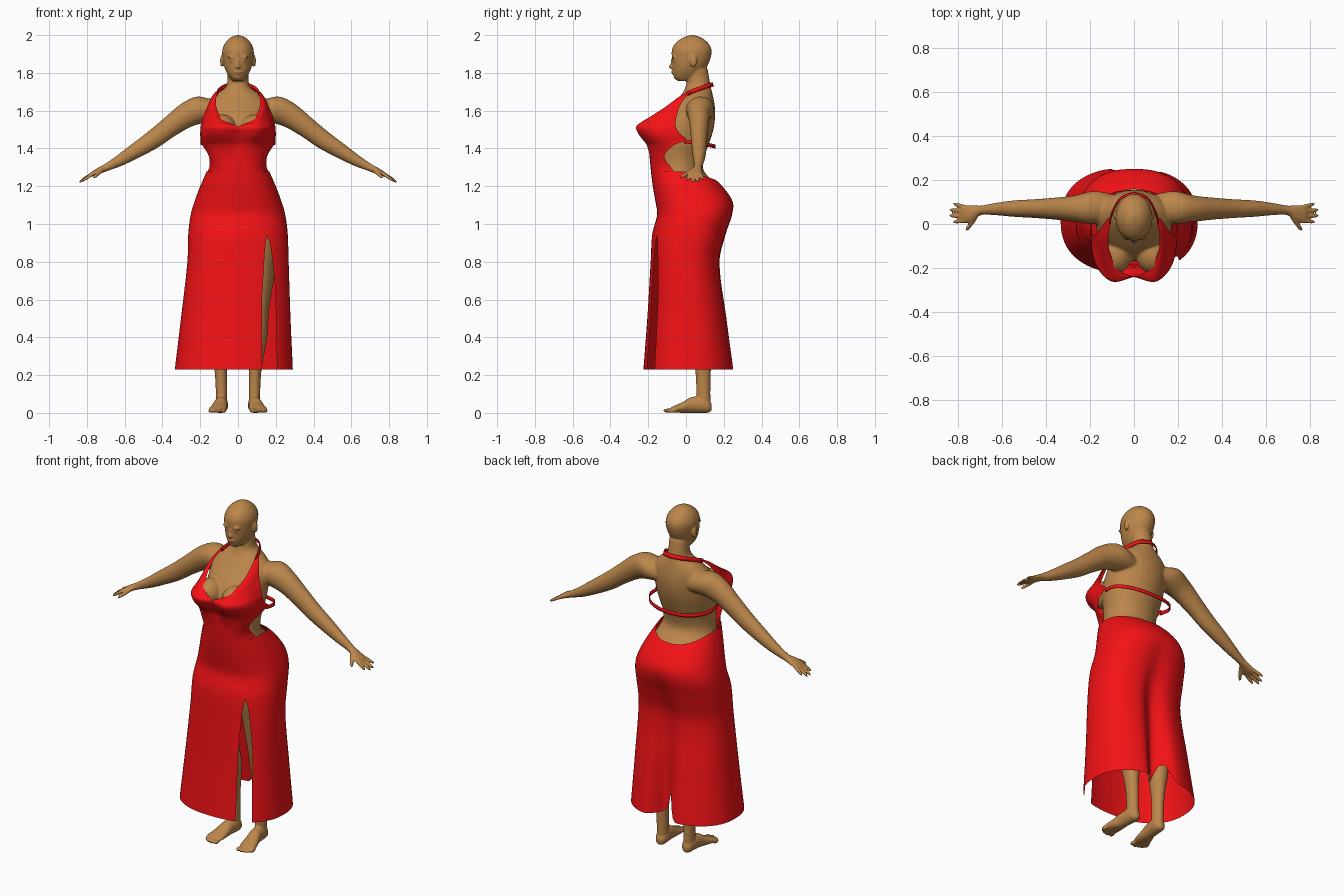
import bpy, bmesh, math
from mathutils import Vector, Matrix


def material(name, col):
    m = bpy.data.materials.new(name)
    m.diffuse_color = (*col, 1)
    return m


SKIN = material("skin", (0.5, 0.24, 0.07))
RED = material("red_cloth", (0.9, 0.006, 0.008))


def at(keys, t):
    """Smooth interpolation of key rows; the first column is the parameter."""
    n = len(keys)
    i = 0
    while i < n - 2 and t > keys[i + 1][0]:
        i += 1
    a, b = keys[i], keys[i + 1]
    p, q = keys[max(i - 1, 0)], keys[min(i + 2, n - 1)]
    h = b[0] - a[0]
    s = min(max((t - a[0]) / h, 0), 1)
    out = []
    for k in range(1, len(a)):
        ma = (b[k] - p[k]) / (b[0] - p[0]) * h
        mb = (q[k] - a[k]) / (q[0] - a[0]) * h
        out.append((2*s**3 - 3*s*s + 1) * a[k] + (s**3 - 2*s*s + s) * ma
                   + (3*s*s - 2*s**3) * b[k] + (s**3 - s*s) * mb)
    return out


def steps(keys, n):
    lo, hi = keys[0][0], keys[-1][0]
    return [lo + (hi - lo) * i / (n - 1) for i in range(n)]


def skin_grid(bm, rows, closed=False):
    vs = [[bm.verts.new(p) for p in r] for r in rows]
    m = len(vs[0])
    for a, b in zip(vs, vs[1:]):
        for j in range(m if closed else m - 1):
            k = (j + 1) % m
            bm.faces.new((a[j], a[k], b[k], b[j]))
    if closed:
        bm.faces.new(vs[0][::-1])
        bm.faces.new(vs[-1])


def ring(c, u, v, n=32):
    return [Vector(c) + Vector(u) * math.cos(2*math.pi*i/n) + Vector(v) * math.sin(2*math.pi*i/n)
            for i in range(n)]


def ball(bm, c, r):
    bmesh.ops.create_uvsphere(bm, u_segments=16, v_segments=12, radius=1,
                              matrix=Matrix.Translation(c) @ Matrix.Diagonal((*r, 1)))


def finger(bm, a, b, r):
    a, b = Vector(a), Vector(b)
    d = (b - a).normalized()
    u = d.cross((0, 0, 1)).normalized()
    v = d.cross(u)
    skin_grid(bm, [ring(a.lerp(b, t), u*r*k, v*r*k, 12)
                   for t, k in ((0, 1), (.5, 1), (.85, .85), (1, .45))], True)


def finish(bm, name, mat):
    bmesh.ops.remove_doubles(bm, verts=bm.verts, dist=0.0002)
    bmesh.ops.recalc_face_normals(bm, faces=bm.faces)
    for f in bm.faces:
        f.smooth = True
    me = bpy.data.meshes.new(name)
    bm.to_mesh(me)
    bm.free()
    me.materials.append(mat)
    ob = bpy.data.objects.new(name, me)
    bpy.context.collection.objects.link(ob)
    return ob


def mirror(ob, merge=True):
    m = ob.modifiers.new("mirror", 'MIRROR')
    m.use_mirror_merge = merge
    m.merge_threshold = 0.002


def stack(bm, keys, n):
    """Upright loft: z, half width, front y, back y."""
    rows = []
    for z in steps(keys, n):
        w, f, b = at(keys, z)
        rows.append(ring((0, (f + b)/2, z), (w, 0, 0), (0, (b - f)/2, 0)))
    skin_grid(bm, rows, True)


# Body: torso with neck, head, arm, leg, foot, fused by a remesh
bm = bmesh.new()
stack(bm, [(.84, .11, -.02, .1), (.9, .17, -.08, .15), (1, .21, -.12, .19), (1.1, .215, -.14, .225),
           (1.2, .183, -.158, .17), (1.28, .154, -.162, .095), (1.35, .15, -.165, .095),
           (1.42, .162, -.165, .12), (1.5, .172, -.165, .145), (1.58, .172, -.12, .155),
           (1.64, .165, -.065, .15), (1.69, .115, -.02, .14), (1.72, .068, -.005, .133),
           (1.76, .056, .005, .125), (1.82, .055, .0, .115)], 60)
stack(bm, [(1.757, .028, -.045, .05), (1.775, .044, -.062, .07), (1.805, .062, -.07, .09),
           (1.84, .075, -.073, .115), (1.88, .082, -.075, .131), (1.92, .083, -.075, .136),
           (1.955, .07, -.058, .12), (1.985, .043, -.02, .085), (1.997, .018, .012, .055),
           (2.001, .005, .03, .04)], 40)
for c, r in [((0, -.075, 1.833), (.013, .017, .012)), ((0, -.07, 1.852), (.008, .014, .026)),
             ((0, -.066, 1.806), (.023, .013, .004)), ((0, -.064, 1.797), (.019, .013, .005)),
             ((0, -.05, 1.778), (.022, .016, .014)), ((.03, -.064, 1.884), (.026, .013, .006)),
             ((.03, -.062, 1.866), (.014, .01, .007)), ((.086, .04, 1.862), (.009, .019, .032)),
             ((.083, -.135, 1.505), (.075, .092, .075)), ((.09, .13, 1.09), (.1, .098, .095))]:
    ball(bm, c, r)
arm = [(.10, .075, 1.60, .06, .07), (.18, .075, 1.607, .075, .078), (.27, .07, 1.577, .06, .067),
       (.36, .07, 1.515, .05, .056), (.45, .07, 1.447, .043, .05), (.55, .07, 1.383, .037, .04),
       (.63, .068, 1.334, .028, .03), (.70, .062, 1.298, .022, .02), (.735, .05, 1.282, .036, .017),
       (.775, .045, 1.262, .04, .012), (.787, .045, 1.257, .03, .008)]
rows = []
for x in steps(arm, 50):
    y, z, ry, rn = at(arm, x)
    rows.append(ring((x, y, z), (0, ry, 0), (rn*.5, 0, rn*.86)))
skin_grid(bm, rows, True)
for y, tip in [(.077, (.825, .093, 1.236)), (.056, (.842, .066, 1.222)),
               (.034, (.842, .038, 1.22)), (.014, (.825, .008, 1.228))]:
    finger(bm, (.765, y, 1.267), tip, .0095)
finger(bm, (.722, .03, 1.284), (.765, -.03, 1.245), .011)
leg = [(.03, .087, .092, .03, .04), (.1, .087, .092, .03, .037), (.23, .091, .09, .034, .042),
       (.4, .1, .078, .055, .064), (.55, .105, .05, .06, .068), (.75, .11, .045, .088, .105),
       (.9, .112, .045, .105, .13), (1.0, .11, .05, .1, .13)]
rows = []
for z in steps(leg, 40):
    x, y, rx, ry = at(leg, z)
    rows.append(ring((x, y, z), (rx, 0, 0), (0, ry, 0)))
skin_grid(bm, rows, True)
foot = [(-.085, .109, .014, .04, .011), (-.065, .107, .019, .048, .017), (-.02, .1, .028, .044, .028),
        (.03, .092, .042, .036, .042), (.09, .087, .042, .035, .042), (.12, .086, .034, .029, .033),
        (.136, .086, .03, .014, .018)]
rows = []
for y in steps(foot, 24):
    x, z, rx, rz = at(foot, y)
    rows.append(ring((x, y, z), (rx, 0, 0), (0, 0, rz)))
skin_grid(bm, rows, True)
for x, y, r in [(.074, -.095, .014), (.098, -.1, .01), (.117, -.094, .01), (.134, -.084, .0095), (.148, -.07, .009)]:
    ball(bm, (x, y, .012), (r*.95, .022, .012))
body = finish(bm, "body", SKIN)
mirror(body, False)
rm = body.modifiers.new("fuse", 'REMESH')
rm.mode = 'VOXEL'
rm.voxel_size = 0.006
rm.use_smooth_shade = True
sm = body.modifiers.new("soften", 'SMOOTH')
sm.factor = 0.5
sm.iterations = 4

# Skirt: z, centre x, half width, front y, back y; open slit in front, fold at the back
skirt = [(.235, -.022, .312, -.225, .257), (.5, -.012, .29, -.205, .222), (.8, 0, .268, -.187, .186),
         (.95, 0, .263, -.178, .218), (1.05, 0, .25, -.153, .248), (1.12, 0, .23, -.162, .246),
         (1.2, 0, .2, -.176, .192), (1.28, 0, .165, -.186, .105)]
bm = bmesh.new()
rows = []
for j in range(61):
    row = []
    for i in range(121):
        u = i / 120
        p0 = math.radians(-58 + 360*u)
        back = max(0, math.sin(p0))
        notch = .13 * math.exp(-((math.cos(p0) - .04) / .09)**2) if back else 0
        hem, top = .23 + notch, 1.278 - .045 * back**2
        z = hem + (top - hem) * j / 60
        w = min(1, max(0, (.93 - z) / .3))**.5
        p = math.radians(-58 + 12*w + (360 - 19*w) * u)
        cx, rx, f, b = at(skirt, z)
        c, s = math.cos(p), math.sin(p)
        k = min(1, max(0, (1.1 - z) / .85))
        x = cx + rx * math.copysign(abs(c)**.85, c)
        y = (f + b)/2 + (b - f)/2 * math.copysign(abs(s)**.85, s)
        if s > 0:
            y -= .1 * k * math.exp(-((x - .01) / .06)**2) * s
        row.append((x, y, z))
    rows.append(row)
skin_grid(bm, rows)
finish(bm, "skirt", RED)

# Bodice half: z, then four x,y points from the middle or neckline to the side edge
bodice = [(1.25, 0, -.182, .07, -.175, .14, -.125, .177, -.04),
          (1.30, 0, -.188, .07, -.18, .125, -.142, .152, -.08),
          (1.36, 0, -.193, .07, -.188, .125, -.16, .155, -.115),
          (1.42, 0, -.2, .08, -.206, .16, -.15, .19, -.06),
          (1.445, 0, -.213, .09, -.225, .175, -.152, .198, .0),
          (1.475, 0, -.228, .1, -.248, .18, -.165, .2, -.03),
          (1.515, 0, -.24, .1, -.262, .17, -.19, .198, -.055),
          (1.54, .06, -.216, .105, -.234, .16, -.165, .192, -.055),
          (1.57, .092, -.174, .12, -.184, .155, -.13, .185, -.05),
          (1.62, .115, -.105, .13, -.108, .15, -.08, .163, -.035),
          (1.67, .115, -.042, .125, -.038, .135, -.022, .141, -.004),
          (1.70, .104, .012, .11, .016, .115, .022, .119, .028)]
bm = bmesh.new()
rows = []
for z in steps(bodice, 61):
    v = at(bodice, z)
    cross = [(k/3, v[2*k], v[2*k + 1]) for k in range(4)]
    rows.append([(*at(cross, i/20), z) for i in range(21)])
skin_grid(bm, rows)
mirror(finish(bm, "bodice", RED))


# Straps behind the neck and across the back
def strap(name, keys, half):
    bm = bmesh.new()
    pts = [Vector(at(keys, t)) for t in steps(keys, 25)]
    skin_grid(bm, [[p + Vector(half), p - Vector(half)] for p in pts])
    ob = finish(bm, name, RED)
    mirror(ob)
    so = ob.modifiers.new("thick", 'SOLIDIFY')
    so.thickness = 0.005


strap("neck_strap", [(0, .115, .005, 1.69), (.3, .098, .06, 1.713), (.65, .06, .12, 1.733),
                     (1, 0, .144, 1.74)], (0, -.004, .011))
strap("back_strap", [(0, .196, -.01, 1.437), (.25, .196, .06, 1.43), (.5, .155, .115, 1.42),
                     (.75, .08, .148, 1.412), (1, 0, .156, 1.41)], (0, 0, .01))
